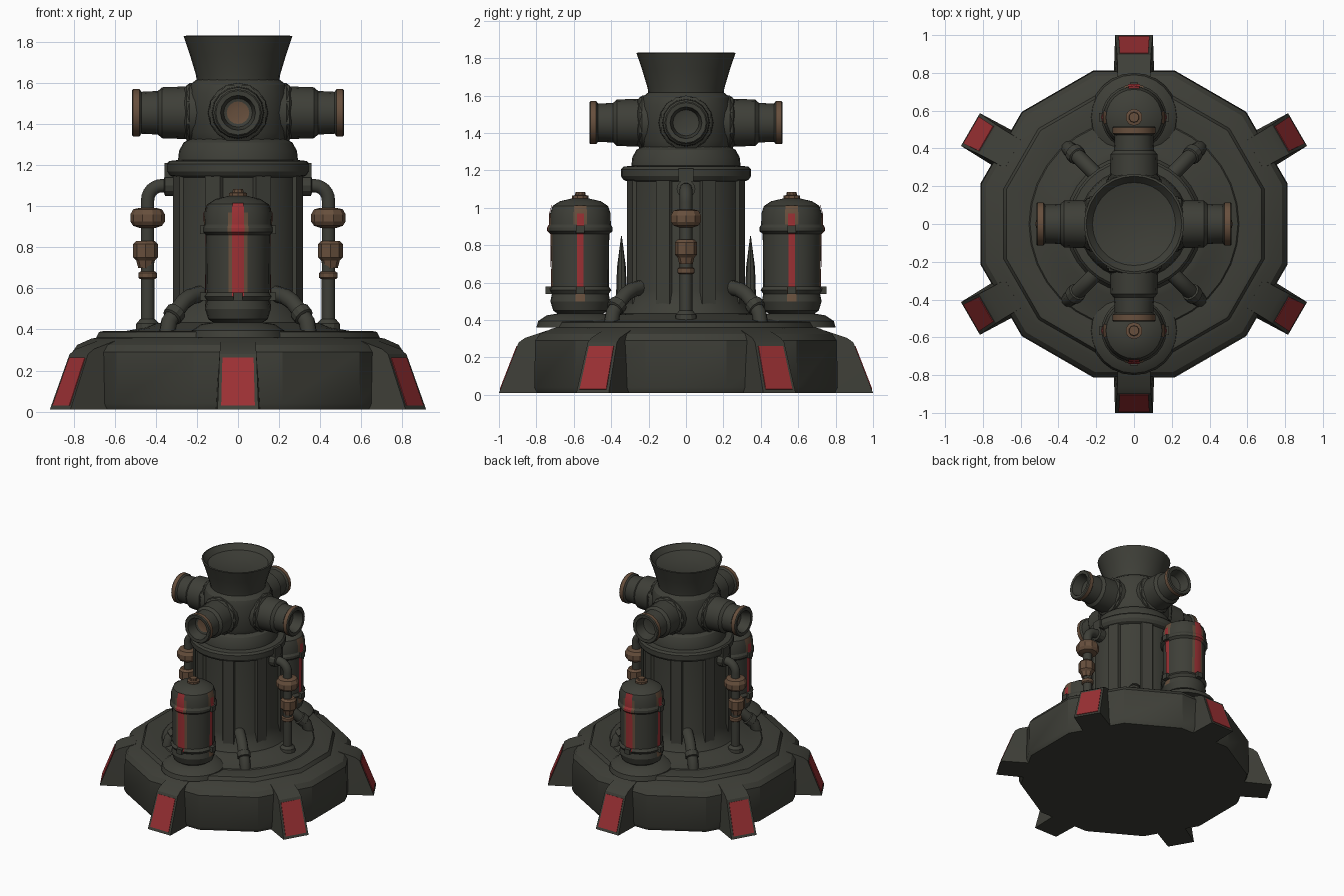
import bpy, bmesh, math
from mathutils import Matrix, Vector

if "Cube" in bpy.data.objects:
    bpy.data.objects.remove(bpy.data.objects["Cube"])

def material(name, rgb):
    m = bpy.data.materials.new(name)
    m.diffuse_color = (*rgb, 1)
    m.use_nodes = True
    m.node_tree.nodes["Principled BSDF"].inputs["Base Color"].default_value = m.diffuse_color
    return m

MATS = [material("dark_metal", (0.048, 0.049, 0.039)),
        material("red_paint", (0.33, 0.03, 0.034)),
        material("rusty_bronze", (0.135, 0.078, 0.046))]
DARK, RED, RUST = 0, 1, 2

def finish(bm, name, matrix=Matrix(), angle=27):
    me = bpy.data.meshes.new(name)
    for f in bm.faces:
        f.smooth = True
    bm.transform(matrix)
    bm.to_mesh(me)
    bm.free()
    for m in MATS:
        me.materials.append(m)
    me.set_sharp_from_angle(angle=math.radians(angle))
    ob = bpy.data.objects.new(name, me)
    bpy.context.collection.objects.link(ob)
    return ob

def lathe(name, prof, seg=24, matrix=Matrix(), mat=DARK, phase=0.0, arc=None, angle=27):
    """Revolve (r, z[, colour of band above]) about z; arc = half angle of a partial strip."""
    bm = bmesh.new()
    n = seg if arc is None else seg + 1
    rings = []
    for p in prof:
        ring = []
        for j in range(n):
            a = phase + (2 * math.pi * j / seg if arc is None else arc * (2 * j / seg - 1))
            ring.append(bm.verts.new((p[0] * math.cos(a), p[0] * math.sin(a), p[1])))
        rings.append(ring)
    for i in range(len(prof) - 1):
        for j in range(seg):
            k = (j + 1) % n
            f = bm.faces.new((rings[i][j], rings[i][k], rings[i + 1][k], rings[i + 1][j]))
            f.material_index = prof[i][2] if len(prof[i]) > 2 else mat
    if arc is None:
        for ring, p in ((rings[0][::-1], prof[0]), (rings[-1], prof[-1])):
            f = bm.faces.new(ring)
            f.material_index = p[2] if len(p) > 2 else mat
    return finish(bm, name, matrix, angle)

def box(name, corners, matrix=Matrix(), mat=DARK):
    """Hull of a few corner points."""
    bm = bmesh.new()
    for c in corners:
        bm.verts.new(c)
    bmesh.ops.convex_hull(bm, input=bm.verts[:])
    bmesh.ops.recalc_face_normals(bm, faces=bm.faces[:])
    for f in bm.faces:
        f.material_index = mat
    return finish(bm, name, matrix)

def tube(name, pts, r):
    cu = bpy.data.curves.new(name, 'CURVE')
    cu.dimensions = '3D'
    cu.bevel_depth = r
    cu.bevel_resolution = 3
    cu.use_fill_caps = True
    sp = cu.splines.new('POLY')
    sp.points.add(len(pts) - 1)
    for q, p in zip(sp.points, pts):
        q.co = (*p, 1)
    sp.use_smooth = True
    cu.materials.append(MATS[DARK])
    ob = bpy.data.objects.new(name, cu)
    bpy.context.collection.objects.link(ob)
    bpy.ops.object.select_all(action='DESELECT')
    ob.select_set(True)
    bpy.context.view_layer.objects.active = ob
    bpy.ops.object.convert(target='MESH')

def T(x, y, z):
    return Matrix.Translation((x, y, z))

def RZ(deg):
    return Matrix.Rotation(math.radians(deg), 4, 'Z')

# Twelve-sided base with bevelled rim and shallow deck
lathe("base", [(0.825, 0.01), (0.84, 0.04), (0.835, 0.29), (0.81, 0.325), (0.74, 0.355),
               (0.715, 0.36), (0.70, 0.388), (0.68, 0.392), (0.57, 0.385)],
      12, phase=math.radians(15))
lathe("deck_ring", [(0.57, 0.37), (0.55, 0.392), (0.45, 0.41), (0.40, 0.43), (0.36, 0.435)], 32)

# Six wedge feet with red slanted panels
for i in range(6):
    m = RZ(30 + 60 * i)
    a, b = Vector((1.0, 0, 0.01)), Vector((0.895, 0, 0.28))
    foot = []
    for s in (-1, 1):
        foot += [(0.70, s * 0.11, 0.01), (1.0, s * 0.10, 0.01), (0.895, s * 0.09, 0.28),
                 (0.86, s * 0.088, 0.305), (0.74, s * 0.085, 0.345)]
    box(f"foot_{i}", foot, m)
    out = Vector((0.27, 0, 0.105)).normalized()
    lo, hi = a.lerp(b, 0.07), a.lerp(b, 0.93)
    panel = []
    for s in (-1, 1):
        for p, w in ((lo, 0.082), (hi, 0.076)):
            for d in (-0.003, 0.004):
                q = p + out * d
                panel.append((q.x, s * w, q.z))
    box(f"foot_panel_{i}", panel, m, RED)

# Central column with collar and shoulder
lathe("column", [(0.38, 0.40), (0.36, 0.44), (0.325, 0.49), (0.312, 0.56), (0.312, 1.14),
                 (0.335, 1.15), (0.348, 1.17), (0.348, 1.205), (0.335, 1.22), (0.292, 1.225),
                 (0.287, 1.27), (0.265, 1.31), (0.23, 1.33)], 32)
for i in range(8):
    box(f"column_rib_{i}", [(r, s * w, z) for s in (-1, 1) for z in (0.46, 1.16)
                            for r, w in ((0.29, 0.055), (0.325, 0.04))], RZ(22.5 + 45 * i))

# Head hub and flared funnel
lathe("head_hub", [(0.20, 1.29), (0.235, 1.32), (0.25, 1.36), (0.25, 1.55), (0.235, 1.59),
                   (0.205, 1.615), (0.18, 1.62)], 24)
lathe("funnel", [(0.20, 1.60), (0.205, 1.64), (0.235, 1.74), (0.265, 1.828), (0.253, 1.83),
                 (0.22, 1.79), (0.12, 1.765), (0.03, 1.76)], 28)

# Four side nozzles with rusty lips
for i, deg in enumerate((0, 90, 180, 270)):
    m = T(0, 0, 1.455) @ RZ(deg) @ Matrix.Rotation(math.pi / 2, 4, 'Y')
    inner = RUST if i in (2, 3) else DARK
    lathe(f"nozzle_{i}", [(0.15, 0.12), (0.145, 0.235), (0.128, 0.255), (0.124, 0.37),
                          (0.106, 0.39), (0.102, 0.47), (0.115, 0.48, RUST), (0.115, 0.51),
                          (0.108, 0.517), (0.085, 0.515), (0.07, 0.44), (0.055, 0.435, inner),
                          (0.02, 0.432, inner)], 16, m)
    lathe(f"nozzle_flange_{i}", [(0.13, 0.21), (0.145, 0.22), (0.145, 0.25), (0.13, 0.26)], 8, m,
          phase=math.pi / 8)

# Two tanks, front and back, with painted stripes
tank = [(0.10, 0.42), (0.145, 0.45), (0.16, 0.50), (0.152, 0.54), (0.166, 0.56), (0.152, 0.58),
        (0.155, 0.86), (0.172, 0.875), (0.172, 0.895), (0.163, 0.91), (0.162, 0.97),
        (0.148, 1.01), (0.11, 1.035), (0.045, 1.05)]

def stripe(name, lo, hi, half, off, mat, m, deg):
    pts = [(r + off, z + (off if z > 1 else 0)) for r, z in tank[lo:hi]]
    lathe(name, pts, 4, m @ RZ(deg), mat, arc=half)

for name, turn in (("front", -90), ("back", 90)):
    m = RZ(turn) @ T(0.565, 0, 0)
    lathe(name + "_tank", tank, 24, m)
    lathe(name + "_tank_cap", [(0.045, 1.03), (0.045, 1.065), (0.028, 1.068), (0.026, 1.085)],
          10, m, RUST)
    lathe(name + "_tank_foot", [(0.235, 0.36), (0.225, 0.395), (0.18, 0.425), (0.12, 0.435)], 24, m)
    stripe(name + "_stripe_wear", 5, 11, 0.30, 0.002, RUST, m, 0)
    stripe(name + "_stripe", 4, 12, 0.18, 0.005, RED, m, 0)
    for s in (-90, 90):
        stripe(f"{name}_side_wear_{s}", 9, 12, 0.22, 0.002, RUST, m, s)
        stripe(f"{name}_side_low_wear_{s}", 2, 6, 0.16, 0.002, RUST, m, s)
        stripe(f"{name}_side_stripe_{s}", 4, 11, 0.11, 0.005, RED, m, s)
    # lugs on the tank bands
    for d in (-90, 0, 90):
        for z in (0.56, 0.885):
            if d or z < 0.6:
                box(f"{name}_lug_{d}_{z}", [(r, y, z + dz) for r in (0.14, 0.185)
                    for y in (-0.022, 0.022) for dz in (-0.02, 0.02)], m @ RZ(d))
    # pointed bracket between tank and column
    lathe(name + "_bracket", [(0.035, 0.40), (0.028, 0.56), (0.024, 0.68), (0.002, 0.85)], 8,
          RZ(turn) @ T(0.345, 0, 0))

# Valve pipes on both sides
for name, s in (("right", 1), ("left", -1)):
    arc = [(s * (0.37 + 0.07 * math.sin(t)), 0, 1.03 + 0.07 * math.cos(t))
           for t in [math.pi / 2 * k / 6 for k in range(7)]]
    tube(name + "_valve_pipe", [(s * 0.30, 0, 1.10)] + arc + [(s * 0.44, 0, 0.38)], 0.034)
    m = T(s * 0.44, 0, 0)
    lathe(name + "_valve_wheel", [(0.04, 0.895), (0.07, 0.905), (0.084, 0.925), (0.084, 0.96),
                                  (0.07, 0.985), (0.04, 0.992)], 10, m, RUST)
    lathe(name + "_valve_body", [(0.036, 0.70), (0.045, 0.735), (0.06, 0.75), (0.06, 0.815),
                                 (0.045, 0.83)], 8, m @ T(s * 0.01, 0, 0), RUST)
    lathe(name + "_pipe_ring", [(0.036, 0.645), (0.045, 0.652), (0.045, 0.675), (0.036, 0.682)],
          12, m, RUST)
    lathe(name + "_pipe_foot", [(0.06, 0.38), (0.055, 0.43), (0.036, 0.45)], 12, m)
    lathe(name + "_pipe_socket", [(0.05, 0.30), (0.05, 0.355), (0.036, 0.36)], 12,
          T(0, 0, 1.10) @ RZ(0 if s > 0 else 180) @ Matrix.Rotation(math.pi / 2, 4, 'Y'))
    box(name + "_collar_lug", [(s * x, y, z) for x in (0.30, 0.357) for y in (-0.04, 0.04)
                               for z in (1.14, 1.21)])

# Four diagonal elbow pipes from column to deck
for i, (sx, sy) in enumerate(((1, 1), (-1, 1), (1, -1), (-1, -1))):
    pts = [(0.16, 0.22, 0.58), (0.23, 0.29, 0.56), (0.265, 0.325, 0.535), (0.30, 0.36, 0.49),
           (0.335, 0.39, 0.44), (0.345, 0.40, 0.38)]
    tube(f"elbow_pipe_{i}", [(sx * x, sy * y, z) for x, y, z in pts], 0.04)
    d = Vector((sx * 0.035, sy * 0.035, -0.045)).to_track_quat('Z', 'Y').to_matrix().to_4x4()
    lathe(f"elbow_joint_{i}", [(0.04, -0.025), (0.05, -0.02), (0.05, 0.02), (0.04, 0.025)], 12,
          T(sx * 0.31, sy * 0.37, 0.475) @ d)
